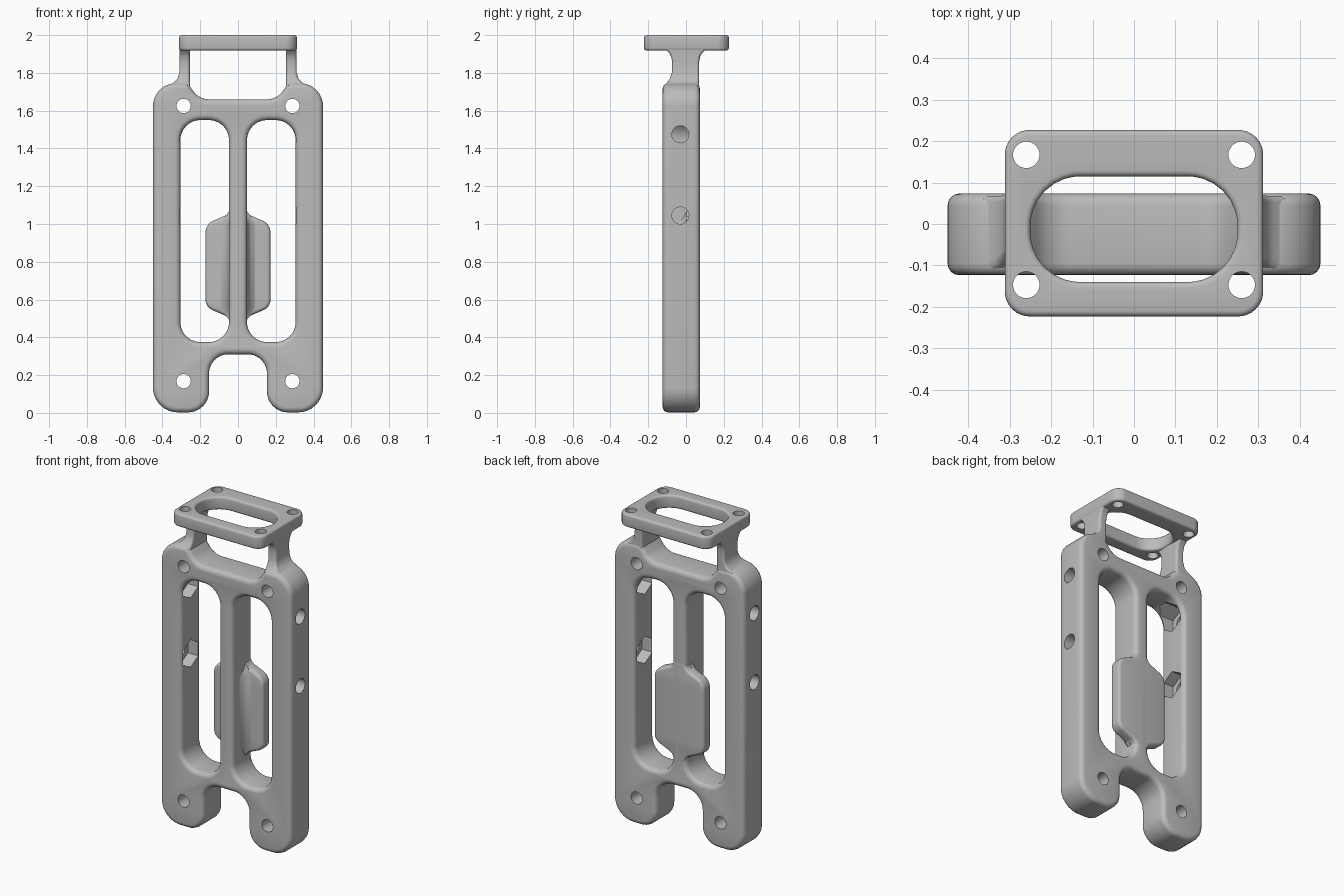
import bpy, bmesh
from math import pi, tan, sin, radians
from mathutils import Vector, Matrix

cube = bpy.data.objects.get("Cube")
if cube:
    bpy.data.objects.remove(cube, do_unlink=True)

grey = bpy.data.materials.new("plain grey")
grey.use_nodes = True
grey.diffuse_color = (0.5, 0.5, 0.5, 1)
grey.node_tree.nodes["Principled BSDF"].inputs["Base Color"].default_value = (0.5, 0.5, 0.5, 1)

# Drill directions; hexagons along X stand on a point
TURNS = {"X": Matrix.Rotation(pi / 2, 4, "Y") @ Matrix.Rotation(pi / 2, 4, "Z"),
         "Y": Matrix.Rotation(pi / 2, 4, "X"), "Z": Matrix()}


def link(name, data):
    obj = bpy.data.objects.new(name, data)
    bpy.context.scene.collection.objects.link(obj)
    return obj


def rounded(points, steps=8):
    """Closed outline from (x, y, radius) corners, each corner turned into an arc."""
    out = []
    for i, (x, y, r) in enumerate(points):
        p = Vector((x, y))
        u = (Vector(points[i - 1][:2]) - p).normalized()
        v = (Vector(points[(i + 1) % len(points)][:2]) - p).normalized()
        half = u.angle(v) / 2
        reach = r / tan(half)
        c = p + (u + v).normalized() * (r / sin(half))
        a, b = p + u * reach - c, p + v * reach - c
        out += [c + a.lerp(b, k / steps).normalized() * r for k in range(steps + 1)]
    return out


def rect(x0, x1, y0, y1, r):
    return rounded([(x0, y0, r), (x1, y0, r), (x1, y1, r), (x0, y1, r)])


def mirrored(points):
    return points + [(-x, y, r) for x, y, r in reversed(points)]


def finish(obj):
    obj.data.materials.clear()
    obj.data.materials.append(grey)
    bpy.ops.object.select_all(action="DESELECT")
    obj.select_set(True)
    bpy.context.view_layer.objects.active = obj
    bpy.ops.object.shade_smooth_by_angle(angle=radians(35))


def baked(obj):
    bpy.context.view_layer.update()
    graph = bpy.context.evaluated_depsgraph_get()
    return bpy.data.meshes.new_from_object(obj.evaluated_get(graph))


def slab(name, outlines, thickness, bevel, matrix):
    """Flat shape with holes, given thickness and softened edges."""
    cu = bpy.data.curves.new(name, "CURVE")
    cu.dimensions = "2D"
    cu.fill_mode = "BOTH"
    cu.extrude = thickness / 2 - bevel
    cu.bevel_depth = bevel
    cu.offset = -bevel
    cu.bevel_resolution = 3
    for pts in outlines:
        sp = cu.splines.new("POLY")
        sp.points.add(len(pts) - 1)
        for q, p in zip(sp.points, pts):
            q.co = (p.x, p.y, 0, 1)
        sp.use_cyclic_u = True
    helper = link(name + "_curve", cu)
    me = baked(helper)
    bpy.data.objects.remove(helper, do_unlink=True)
    bm = bmesh.new()
    bm.from_mesh(me)
    bmesh.ops.remove_doubles(bm, verts=bm.verts, dist=0.0002)
    bmesh.ops.recalc_face_normals(bm, faces=bm.faces)
    bm.transform(matrix)
    bm.to_mesh(me)
    bm.free()
    return link(name, me)


def drill(obj, cuts):
    """Cut prisms given as (centre, axis, radius, length, sides)."""
    bm = bmesh.new()
    for centre, axis, r, length, sides in cuts:
        bmesh.ops.create_cone(bm, cap_ends=True, segments=sides, radius1=r, radius2=r,
                              depth=length, matrix=Matrix.Translation(centre) @ TURNS[axis])
    me = bpy.data.meshes.new("cutter")
    bm.to_mesh(me)
    bm.free()
    cutter = link("cutter", me)
    cutter.hide_render = True
    mod = obj.modifiers.new("holes", "BOOLEAN")
    mod.operation = "DIFFERENCE"
    mod.solver = "EXACT"
    mod.object = cutter
    result = baked(obj)
    obj.modifiers.clear()
    obj.data = result
    bpy.data.objects.remove(cutter, do_unlink=True)


def loft(name, sections):
    """Skin over equal-length rings of 3D points."""
    bm = bmesh.new()
    rings = [[bm.verts.new(p) for p in ring] for ring in sections]
    for a, b in zip(rings, rings[1:]):
        for i in range(len(a)):
            bm.faces.new((a[i - 1], a[i], b[i], b[i - 1]))
    bm.faces.new(rings[0])
    bm.faces.new(rings[-1])
    bmesh.ops.recalc_face_normals(bm, faces=bm.faces)
    me = bpy.data.meshes.new(name)
    bm.to_mesh(me)
    bm.free()
    return link(name, me)


def upright(y):
    return Matrix.Translation((0, y, 0)) @ Matrix.Rotation(pi / 2, 4, "X")


# Main frame: shoulders, legs, foot notch and two long slots
outline = rounded(mirrored([
    (0.205, 1.66, 0.1), (0.267, 1.745, 0.035), (0.45, 1.745, 0.12),
    (0.45, 0.003, 0.13), (0.153, 0.003, 0.11), (0.153, 0.31, 0.1)]))
slots = [rect(*xs, 0.375, 1.55, 0.105) for xs in ((0.048, 0.305), (-0.305, -0.048))]
frame = slab("frame", [outline] + slots, 0.197, 0.028, upright(-0.025))

# Mounting holes, side screw holes and hexagonal nut pockets
SIDES = (-1, 1)
drill(frame, [((s * 0.288, 0, z), "Y", 0.038, 1, 32) for s in SIDES for z in (0.168, 1.625)])
drill(frame, [((s * 0.4, -0.03, z), "X", 0.045, 0.3, 32) for s in SIDES for z in (1.045, 1.475)])
drill(frame, [((s * 0.305, -0.03, z), "X", 0.085, 0.14, 6) for s in SIDES for z in (1.045, 1.475)])
finish(frame)

# Thumb paddle flush with the back of the central rib
paddle_outline = rounded(mirrored([
    (0.03, 1.1, 0.002), (0.055, 1.05, 0.05), (0.172, 1.0, 0.07),
    (0.172, 0.56, 0.06), (0.055, 0.51, 0.05), (0.03, 0.46, 0.002)]))
paddle = slab("paddle", [paddle_outline], 0.075, 0.018, upright(0.036))
finish(paddle)

# Concave blend between the rib and the paddle
blend = [Vector((0.046, -0.06)), Vector((0.054, -0.03)), Vector((0.07, -0.01)),
         Vector((0.1, 0.002)), Vector((0.1, 0.03))]
ring = blend + [Vector((-p.x, p.y)) for p in reversed(blend)]
rib_blend = loft("rib_blend", [
    [(p.x * k, p.y, z) for p in ring] for z, k in ((0.49, 0.45), (0.56, 1), (1.0, 1), (1.07, 0.45))])
finish(rib_blend)

# Necks: flared at the shoulder and under the top plate (height, outer x, front y, back y)
levels = [(1.69, 0.37, -0.115, 0.068), (1.735, 0.365, -0.113, 0.068), (1.75, 0.338, -0.1, 0.068),
          (1.77, 0.32, -0.085, 0.069), (1.8, 0.311, -0.075, 0.07), (1.86, 0.31, -0.073, 0.07),
          (1.885, 0.31, -0.078, 0.075), (1.905, 0.31, -0.088, 0.085), (1.925, 0.31, -0.11, 0.107)]
for s, label in ((-1, "right_neck"), (1, "left_neck")):
    neck = loft(label, [
        [(s * p.x, p.y, z) for p in rect(0.255, x, y0, y1, 0.015)] for z, x, y0, y1 in levels])
    finish(neck)

# Top plate with a wide opening and four corner holes
plate = slab("top_plate", [rect(-0.312, 0.312, -0.223, 0.227, 0.06),
                           rect(-0.25, 0.25, -0.14, 0.115, 0.12)],
             0.082, 0.014, Matrix.Translation((0, 0, 1.959)))
drill(plate, [((s * 0.26, y, 1.96), "Z", 0.032, 1, 32) for s in SIDES for y in (-0.147, 0.167)])
finish(plate)
